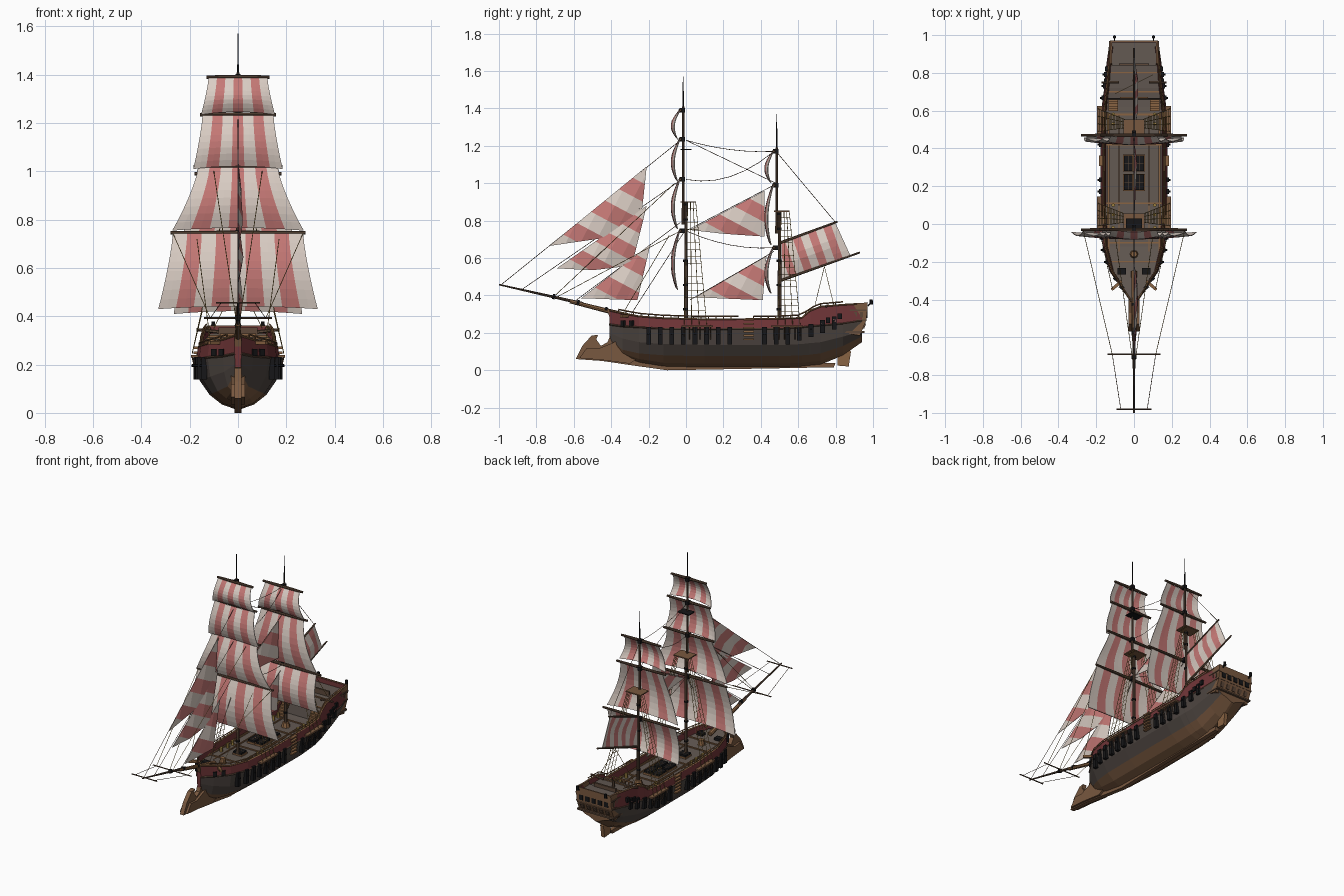
import bpy, bmesh, math
from mathutils import Vector as V, Matrix

if "Cube" in bpy.data.objects:
    bpy.data.objects.remove(bpy.data.objects["Cube"])

COL = dict(sail_white=(.70, .61, .55), sail_red=(.56, .19, .18), hull_red=(.16, .035, .038),
           hull_grey=(.075, .06, .052), keel_brown=(.19, .098, .05), trim_brown=(.25, .125, .055),
           deck_grey=(.125, .10, .085), black=(.008, .008, .009), rope_gold=(.34, .22, .055),
           mast_brown=(.11, .066, .042))
MAT = {}
for k, c in COL.items():
    MAT[k] = bpy.data.materials.new(k)
    MAT[k].diffuse_color = (*c, 1)


class Part:
    """One named object collected in a bmesh."""
    def __init__(self, name, *mats):
        self.name, self.mats, self.bm = name, mats, bmesh.new()

    def paint(self, verts, m):
        for f in {f for v in verts for f in v.link_faces}:
            f.material_index = m

    def rod(self, a, b, r1, r2=None, n=6, m=0):
        a, b = V(a), V(b)
        M = Matrix.Translation((a + b) / 2) @ (b - a).to_track_quat('Z', 'Y').to_matrix().to_4x4()
        g = bmesh.ops.create_cone(self.bm, cap_ends=True, segments=n, radius1=r1,
                                  radius2=r1 if r2 is None else r2, depth=(b - a).length, matrix=M)
        self.paint(g['verts'], m)

    def rope(self, a, b, sag=0, r=.0016, m=0):
        n = 6 if sag else 1
        p = [V(a).lerp(V(b), i / n) - V((0, 0, sag * 4 * (i / n) * (1 - i / n))) for i in range(n + 1)]
        for q, s in zip(p, p[1:]):
            self.rod(q, s, r, n=4, m=m)

    def box(self, c, s, m=0, rx=0, rz=0):
        M = (Matrix.Translation(c) @ Matrix.Rotation(rz, 4, 'Z') @ Matrix.Rotation(rx, 4, 'X')
             @ Matrix.Diagonal((*s, 1)))
        self.paint(bmesh.ops.create_cube(self.bm, size=1, matrix=M)['verts'], m)

    def plate(self, yz, hw, x=0):
        f = self.bm.faces.new([self.bm.verts.new((x - hw, y, z)) for y, z in yz])
        g = bmesh.ops.extrude_face_region(self.bm, geom=[f])
        bmesh.ops.translate(self.bm, vec=(2 * hw, 0, 0), verts=[v for v in g['geom'] if isinstance(v, bmesh.types.BMVert)])

    def done(self, mirror=False, solid=0):
        bmesh.ops.recalc_face_normals(self.bm, faces=self.bm.faces)
        me = bpy.data.meshes.new(self.name)
        self.bm.to_mesh(me)
        ob = bpy.data.objects.new(self.name, me)
        bpy.context.collection.objects.link(ob)
        for m in self.mats:
            me.materials.append(MAT[m])
        if mirror:
            ob.modifiers.new('mirror', 'MIRROR')
        if solid:
            mod = ob.modifiers.new('thickness', 'SOLIDIFY')
            mod.thickness, mod.offset = solid, 0


# Hull stations: y, width, keel z, brown top, bilge, red bottom, rail, deck
ST = [(-.41, .08, .14, .17, .20, .245, .32, .275), (-.34, .36, .07, .11, .17, .235, .305, .265),
      (-.25, .72, .04, .09, .15, .23, .288, .25), (-.12, .93, .02, .08, .14, .222, .278, .235),
      (.1, 1, .015, .075, .135, .22, .272, .23), (.5, 1, .015, .075, .135, .222, .274, .23),
      (.62, .96, .02, .08, .14, .23, .28, .23), (.66, .93, .025, .083, .145, .235, .315, .232),
      (.665, .93, .025, .084, .145, .235, .318, .30), (.72, .88, .03, .09, .15, .24, .34, .31),
      (.84, .82, .08, .13, .18, .25, .35, .318), (.94, .74, .15, .18, .21, .265, .355, .325)]
W = .168


def at(y):
    for a, b in zip(ST, ST[1:]):
        if y <= b[0]:
            t = max(0, (y - a[0]) / (b[0] - a[0]))
            return [p + (q - p) * t for p, q in zip(a, b)]
    return ST[-1]


hull = Part('hull', 'keel_brown', 'hull_grey', 'hull_red', 'trim_brown', 'deck_grey')
rings = []
for y, f, zk, zb, zm, zr, zt, zd in ST:
    w = W * f
    p = [(.06, zk), (.4, zk + .02), (.7, zb), (.95, zm), (1.04, zr), (.98, zt), (.91, zt), (.89, zd), (0, zd)]
    p += [(-x, z) for x, z in p[-2::-1]]
    rings.append([hull.bm.verts.new((x * w, y, z)) for x, z in p])
side = [0, 0, 1, 1, 2, 3, 2, 4]
for a, b in zip(rings, rings[1:]):
    for i, m in enumerate(side + side[::-1] + [0]):
        j = (i + 1) % 17
        hull.bm.faces.new((a[i], a[j], b[j], b[i])).material_index = m
for r, m in ((rings[0], 2), (rings[-1], 0)):
    hull.bm.faces.new(r).material_index = m
hull.done()

# Keel with hooked ram, rudder
keel = Part('keel_and_ram', 'keel_brown')
keel.plate([(-.59, .06), (-.555, .13), (-.505, .185), (-.47, .19), (-.48, .165), (-.455, .13), (-.42, .15),
            (-.39, .22), (-.42, .32), (-.36, .30), (-.3, .10), (-.1, .04), (.8, .04), (.79, .016),
            (-.1, 0), (-.3, .028), (-.45, .05)], .014)
keel.plate([(-.57, .065), (-.53, .12), (-.47, .115), (-.36, .16), (-.25, .07), (-.3, .035), (-.45, .055)], .028)
keel.done()
rudder = Part('rudder', 'trim_brown')
rudder.plate([(.81, .025), (.87, .02), (.882, .10), (.85, .125), (.81, .11)], .012)
rudder.done()

# Stern gallery with windows, bulwarks and lanterns
st = Part('stern_gallery', 'keel_brown', 'black', 'mast_brown', 'hull_red', 'deck_grey')
st.plate([(.84, .20), (.93, .185), (.965, .27), (.968, .322), (.84, .322)], .128)
for sx in (-1, 1):
    st.plate([(.84, .31), (.968, .31), (.972, .362), (.85, .356)], .006, sx * .122)
st.box((0, .967, .338), (.25, .008, .048))
st.box((0, .962, .337), (.236, .004, .04), 3)
st.box((0, .90, .324), (.235, .12, .008), 4)
for z, y, h in ((.205, .895, .010), (.268, .905, .008), (.322, .91, .008)):
    st.box((0, y, z), (.266, .118, h), 2)
for i in range(5):
    st.box(((i - 2) * .046, .966, .297), (.028, .01, .034), 1)
    st.box(((i - 2) * .046, .951, .238), (.024, .014, .03), 2, rx=-.39)
for sx in (-1, 1):
    for y in (.87, .905, .938):
        st.box((sx * .127, y, .297), (.008, .016, .03), 2)
    st.rod((sx * .103, .972, .345), (sx * .103, .99, .36), .004, m=1)
    st.rod((sx * .103, .99, .352), (sx * .103, .99, .378), .010, .008, m=1)
st.done()

# Gun ports and cannons down the sides (mirrored)
g = Part('gun_ports', 'black', 'sail_red')
for i in range(17):
    y = -.2 + i * .062
    if .29 < y < .36 or y > .83:
        continue
    s = at(y)
    z, x = .185 + max(0, y - .58) * .32, W * s[1]
    g.box((x * 1.035, y, z), (.022, .025, .092 if y < .6 else .07))
    g.rod((x * .98, y, z + .008), (x + .024, y, z + .012), .006)
    if y > .68:
        g.box((x * 1.05, y, z + .012), (.022, .012, .012), 1)
        g.box((x * 1.02, y + .03, z + .035), (.018, .022, .03))
for y in (-.335, -.29):
    g.box((W * at(y)[1] * 1.02, y, .25), (.02, .026, .03), rz=-.9)
g.done(mirror=True)

tr = Part('rails_and_wales', 'trim_brown', 'mast_brown', 'keel_brown')
for k, kw, r, m in ((5, 1.03, .005, 1), (6, .97, .005, 0)):
    for a, b in zip(ST, ST[1:]):
        tr.rod((W * a[1] * kw, a[0], a[k]), (W * b[1] * kw, b[0], b[k]), r, n=4, m=m)
# Upper balustrade
ys = [-.36 + i * .04 for i in range(33)]
for a, b in zip(ys, ys[1:]):
    if .27 < a < .36 or a > .81:
        continue
    p, q = at(a), at(b)
    tr.rod((W * p[1] * .95, a, p[6]), (W * p[1] * .95, a, p[6] + .016), .003, n=4)
    tr.rod((W * p[1] * .95, a, p[6] + .016), (W * q[1] * .95, b, q[6] + .016), .0038, n=4)
# Boarding steps, shroud channels, catheads
for i in range(6):
    tr.box((W * 1.03, .335, .165 + i * .021), (.022, .055, .009))
for y0 in (.06, .54):
    tr.box((.178, y0, .235), (.034, .17, .01), 2)
    for i in range(6):
        tr.rope((.192, y0 - .07 + i * .028, .24), (.172, y0 - .07 + i * .028, .165), r=.003, m=1)
tr.box((.092, -.325, .29), (.07, .016, .014), rz=-.7)
tr.done(mirror=True)

# Deck fittings: beams, hatches, capstan, stairs, quarterdeck rail
d = Part('deck_fittings', 'trim_brown', 'black', 'mast_brown', 'deck_grey', 'rope_gold')
for y in (-.2, -.1, .11, .42, .58, .7, .8):
    s = at(y)
    d.box((0, y, s[7] + .002), (W * s[1] * 1.76, .009, .008))
for sx in (-1, 1):
    d.box((sx * .08, .2, .234), (.006, .76, .008))
    d.box((sx * .135, .2, .234), (.008, .76, .01))
for x, y, w, l in ((-.03, .22, .046, .082), (.03, .22, .046, .082), (-.03, .322, .046, .082), (.03, .322, .046, .082), (0, .02, .06, .055)):
    d.box((x, y, .236), (w + .008, l + .008, .012))
    d.box((x, y, .246), (w, l, .016), 1)
    d.box((x, y, .249), (.003, l, .012), 2)
    d.box((x, y, .249), (w, .003, .012), 2)
for sx in (-1, 1):
    d.box((sx * .065, -.25, .262), (.045, .035, .016), 1)
    for i in range(5):
        d.box((sx * .11, .605 + i * .012, .238 + i * .014), (.05, .014, .014))
    for y in (-.02, .05, .1, .47, .53, .58):
        d.rod((sx * .11, y, .23), (sx * .11, y, .262), .010, m=4)
    d.rod((sx * .08, .75, .335), (sx * .172, .75, .345), .008, .006, m=2)
d.rod((0, .5, .23), (0, .5, .26), .028, .02, 8)
d.rod((0, -.16, .24), (0, -.16, .275), .022, .016, 8)
d.box((0, .668, .325), (.15, .008, .008))
d.box((0, .845, .335), (.16, .012, .035), 2)
for i in range(7):
    d.box(((i - 3) * .024, .668, .312), (.005, .005, .022))
d.rod((0, .76, .31), (0, .76, .35), .01, m=2)
d.done()

# Masts, yards and tops: y, lower top, peak, yards (z, half width)
MASTS = {'main': (0, .90, 1.57, [(.745, .28), (1.02, .185), (1.235, .158), (1.39, .13)]),
         'mizzen': (.5, .85, 1.37, [(.655, .28), (.99, .18), (1.17, .145)])}
for nm, (y, zl, zp, yards) in MASTS.items():
    m = Part(nm + '_mast', 'mast_brown', 'black', 'keel_brown')
    zt = yards[-1][0] + .02
    m.rod((0, y, .2), (0, y, zl), .011, .008, 8)
    m.rod((0, y - .015, zl - .12), (0, y - .015, zt), .008, .006, 8)
    m.rod((0, y - .015, zt), (0, y - .015, zp), .004, .002, m=1)
    for z in (.32, .45, .58, zl - .1, zl - .02):
        m.rod((0, y - .002, z), (0, y - .002, z + .012), .013, n=8, m=1)
    m.box((0, y + .012, zl), (.11, .085, .007), 2)
    if nm == 'main':
        m.box((0, y, 1.18), (.085, .06, .006), 1)
    for z, w in yards:
        for sx in (-1, 1):
            m.rod((0, y - .03, z), (sx * w, y - .03, z), .010, .007, 8)
        m.box((0, y - .02, z), (.022, .03, .024), 1)
    m.done()

    # Shrouds and ratlines
    sh = Part(nm + '_shrouds', 'rope_gold')
    foot = lambda i: V((.19, y - .01 + i * .04, .245))
    head = lambda i: V((.045, y + .01 + i * .014, zl))
    for i in range(4):
        sh.rope(foot(i), head(i), r=.0017)
    for k in range(1, 18):
        sh.rope(foot(0).lerp(head(0), k / 18), foot(3).lerp(head(3), k / 18), r=.0011)
    sh.done(mirror=True)

# Bowsprit with spreaders, gaff and boom
b = Part('bowsprit_and_booms', 'mast_brown', 'black', 'trim_brown')
b.rod((0, -.25, .275), (0, -.62, .368), .015, .010, 8, 2)
b.rod((0, -.55, .356), (0, -1, .458), .009, .004, 8)
for y, z in ((-.42, .322), (-.57, .36), (-.7, .392)):
    b.rod((0, y, z), (0, y - .014, z + .0035), .014, n=8, m=1)
for y, z, w in ((-.69, .392, .14), (-.98, .456, .092)):
    b.rod((-w, y, z), (w, y, z), .004)
b.rod((0, .5, .68), (0, .81, .795), .008, .005)
b.rod((0, .5, .478), (0, .93, .63), .008, .005)
b.done()


# Square sails with vertical stripes
def square_sail(name, y0, zt, zb, wt, wb, n):
    s = Part(name, 'sail_white', 'sail_red')
    nu, nv, grid = n * 2, 8, []
    for j in range(nv + 1):
        v = j / nv
        w = wt + (wb - wt) * v ** 1.35
        grid.append([])
        for i in range(nu + 1):
            u = 2 * i / nu - 1
            y = y0 - .015 - .040 * math.sin(math.pi * v * .88) * (1 - .3 * u * u) + .006 * u * u
            grid[-1].append(s.bm.verts.new((u * w, y, zt + (zb + .012 * (1 - u * u) - zt) * v)))
    for j in range(nv):
        for i in range(nu):
            s.bm.faces.new((grid[j][i], grid[j][i + 1], grid[j + 1][i + 1], grid[j + 1][i])).material_index = i // 2 % 2
    s.done(solid=.004)


square_sail('main_course_sail', -.025, .742, .43, .27, .33, 9)
square_sail('main_top_sail', -.025, 1.015, .755, .165, .272, 7)
square_sail('main_topgallant_sail', -.025, 1.23, 1.01, .147, .185, 7)
square_sail('main_royal_sail', -.025, 1.385, 1.235, .122, .153, 7)
square_sail('mizzen_course_sail', .475, .65, .41, .25, .265, 9)
square_sail('mizzen_top_sail', .475, .985, .67, .155, .26, 7)
square_sail('mizzen_topgallant_sail', .475, 1.165, 1.0, .125, .17, 7)


# Fore-and-aft sails, cut into n stripes across the angle ang in the side plane
def stay_sail(name, yz, n, ang):
    s = Part(name, 'sail_white', 'sail_red')
    P = [V((0, *p)) for p in yz]
    s.bm.faces.new([s.bm.verts.new(p) for p in P])
    d = V((0, math.cos(ang), math.sin(ang)))
    e = V((0, -d.z, d.y))
    for ax, k in ((d, n), (e, 5)):
        t = [p.dot(ax) for p in P]
        lo, step = min(t), (max(t) - min(t)) / k
        if ax is d:
            lo0, st0 = lo, step
        for i in range(1, k):
            bmesh.ops.bisect_plane(s.bm, geom=s.bm.verts[:] + s.bm.edges[:] + s.bm.faces[:],
                                   plane_co=ax * (lo + i * step), plane_no=ax, dist=1e-5)
    for f in s.bm.faces:
        f.material_index = int((f.calc_center_median().dot(d) - lo0) / st0) % 2
    for v in s.bm.verts:
        v.co.x = .25 * min(abs((v.co - p).cross((q - p).normalized()).x) for p, q in zip(P, P[1:] + P[:1]))
    s.done(solid=.003)


A = math.radians(62)
stay_sail('outer_jib', [(-.73, .665), (-.21, 1.09), (-.235, .86), (-.42, .71)], 7, A)
stay_sail('middle_jib', [(-.69, .545), (-.21, .88), (-.29, .56), (-.5, .535)], 7, A)
stay_sail('inner_jib', [(-.56, .385), (-.19, .675), (-.26, .375)], 5, A)
stay_sail('upper_staysail', [(.02, .75), (.42, .96), (.42, .715), (.2, .73)], 5, A)
stay_sail('lower_staysail', [(.05, .39), (.43, .61), (.41, .375)], 5, A)
stay_sail('spanker_sail', [(.51, .68), (.80, .785), (.88, .61), (.51, .485)], 9, .34)

# Standing stays and braces
r = Part('stays', 'mast_brown', 'rope_gold')
for a, c in (((-.99, .456), (-.03, 1.23)), ((-.88, .43), (-.03, 1.015)), ((-.6, .365), (-.03, .79)),
             ((-.3, .29), (-.01, .74)), ((0, .745), (.47, .99)), ((.02, .375), (.47, .635)),
             ((0, 1.23), (.48, 1.0)), ((.8, .79), (.49, 1.16))):
    r.rope((0, *a), (0, *c), m=0)
for a, c, sag in (((0, 1.23), (.47, 1.17), .02), ((0, 1.02), (.47, 1.17), .06), ((0, .745), (.47, .655), .03)):
    r.rope((0, *a), (0, *c), sag)
for sx in (-1, 1):
    r.rope((sx * .27, -.03, .745), (sx * .115, -.69, .392), m=1)
    r.rope((sx * .115, -.69, .392), (sx * .07, -.98, .456))
    r.rope((sx * .17, -.09, .72), (sx * .115, -.34, .30), m=1)
    r.rope((sx * .10, -.06, 1.0), (sx * .01, -.7, .40), m=1)
    r.rope((0, .74, .555), (sx * .1, .74 + sx * .05, .35), m=1)
r.done()

for m in bpy.data.materials:
    if m.users and not m.is_grease_pencil:
        m.use_nodes = True
        m.node_tree.nodes["Principled BSDF"].inputs["Base Color"].default_value = m.diffuse_color
